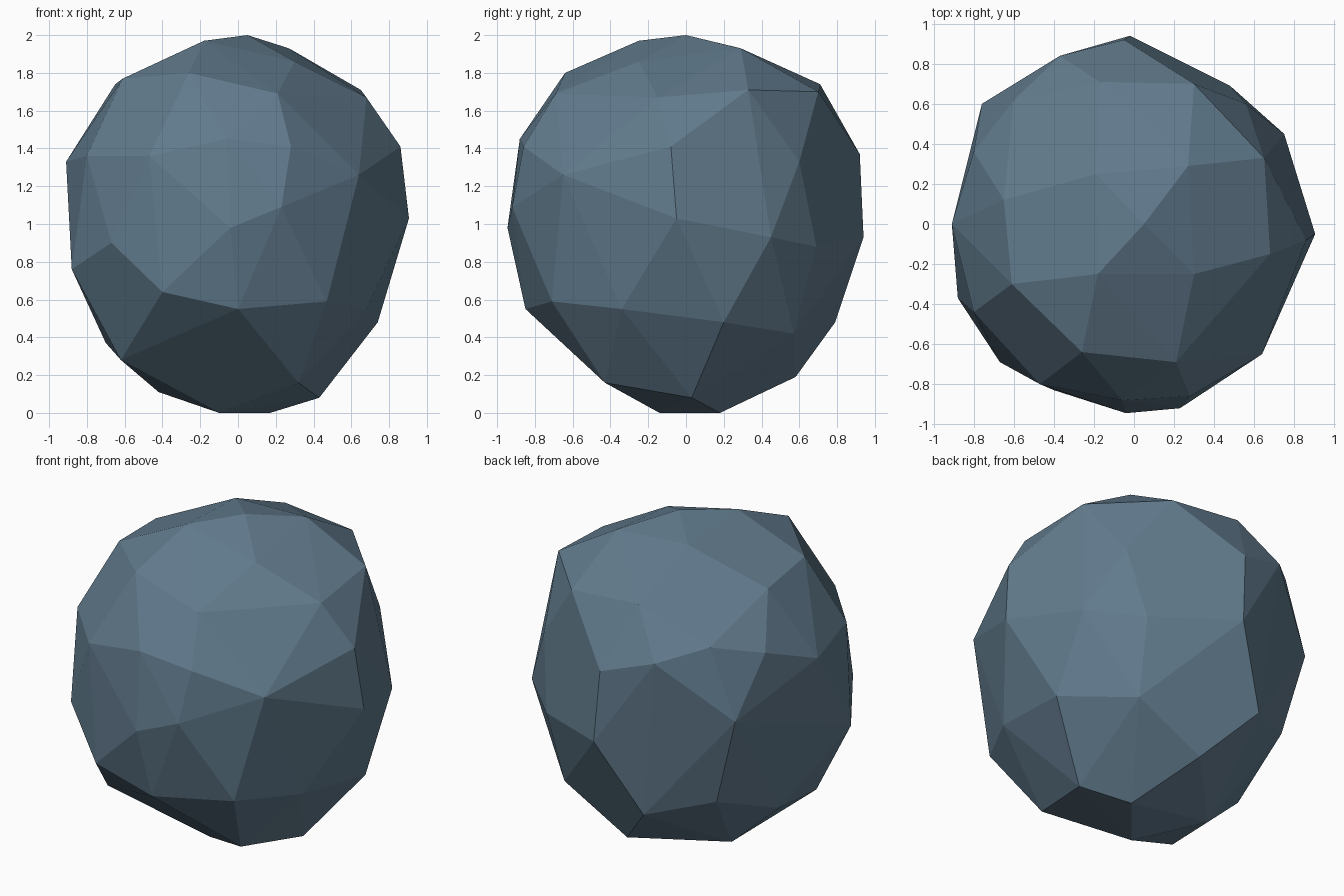
import bpy, bmesh, math

# Corner points of the boulder, crown to base
CORNERS = [
    # crown
    (.05, 0, 2), (-.18, -.25, 1.97), (.27, .29, 1.93), (-.19, .25, 1.94),
    (.3, -.25, 1.86), (-.26, -.64, 1.8), (.21, -.69, 1.69), (-.17, .71, 1.74),
    (-.61, -.3, 1.77), (-.65, .12, 1.74),
    # shoulder
    (.68, -.15, 1.67), (.65, .33, 1.71), (.3, .7, 1.7), (-.8, -.44, 1.36),
    (-.8, .36, 1.47), (-.6, .62, 1.55), (-.37, .84, 1.47), (-.05, .92, 1.37),
    (.56, .6, 1.33), (.86, -.08, 1.41), (.64, -.65, 1.26), (.28, -.86, 1.41),
    (-.06, -.88, 1.45), (-.47, -.8, 1.36), (-.91, 0, 1.33),
    # widest belt
    (-.76, .6, 1.12), (-.67, -.69, .9), (.23, -.92, 1.09), (-.04, -.945, .98),
    (.905, -.05, 1.03), (.75, .45, .93), (.48, .69, .88), (-.02, .94, .93),
    (-.88, -.37, .76),
    # lower belt
    (-.4, -.83, .64), (0, -.85, .55), (.47, -.71, .59), (.68, -.34, .55),
    (.74, .2, .48), (.44, .57, .42), (-.26, .79, .48), (-.61, .57, .57),
    (-.7, .08, .37), (-.62, -.4, .28),
    # base
    (.32, -.43, .16), (.43, .03, .08), (.17, .18, 0), (-.1, -.14, 0),
    (-.42, .15, .11), (0, .58, .19),
]

# Wrap the corners in a faceted skin and merge flat facets
bm = bmesh.new()
for co in CORNERS:
    bm.verts.new(co)
bmesh.ops.convex_hull(bm, input=bm.verts[:])
loose = [v for v in bm.verts if not v.link_faces]
bmesh.ops.delete(bm, geom=loose, context='VERTS')
bmesh.ops.dissolve_limit(bm, angle_limit=math.radians(2),
                         verts=bm.verts[:], edges=bm.edges[:])
bmesh.ops.recalc_face_normals(bm, faces=bm.faces[:])

mesh = bpy.data.meshes.new("boulder")
bm.to_mesh(mesh)
bm.free()
boulder = bpy.data.objects.new("boulder", mesh)
bpy.context.collection.objects.link(boulder)

# Slate stone colour
stone = bpy.data.materials.new("slate_blue_stone")
stone.diffuse_color = (0.12, 0.197, 0.265, 1)
mesh.materials.append(stone)
